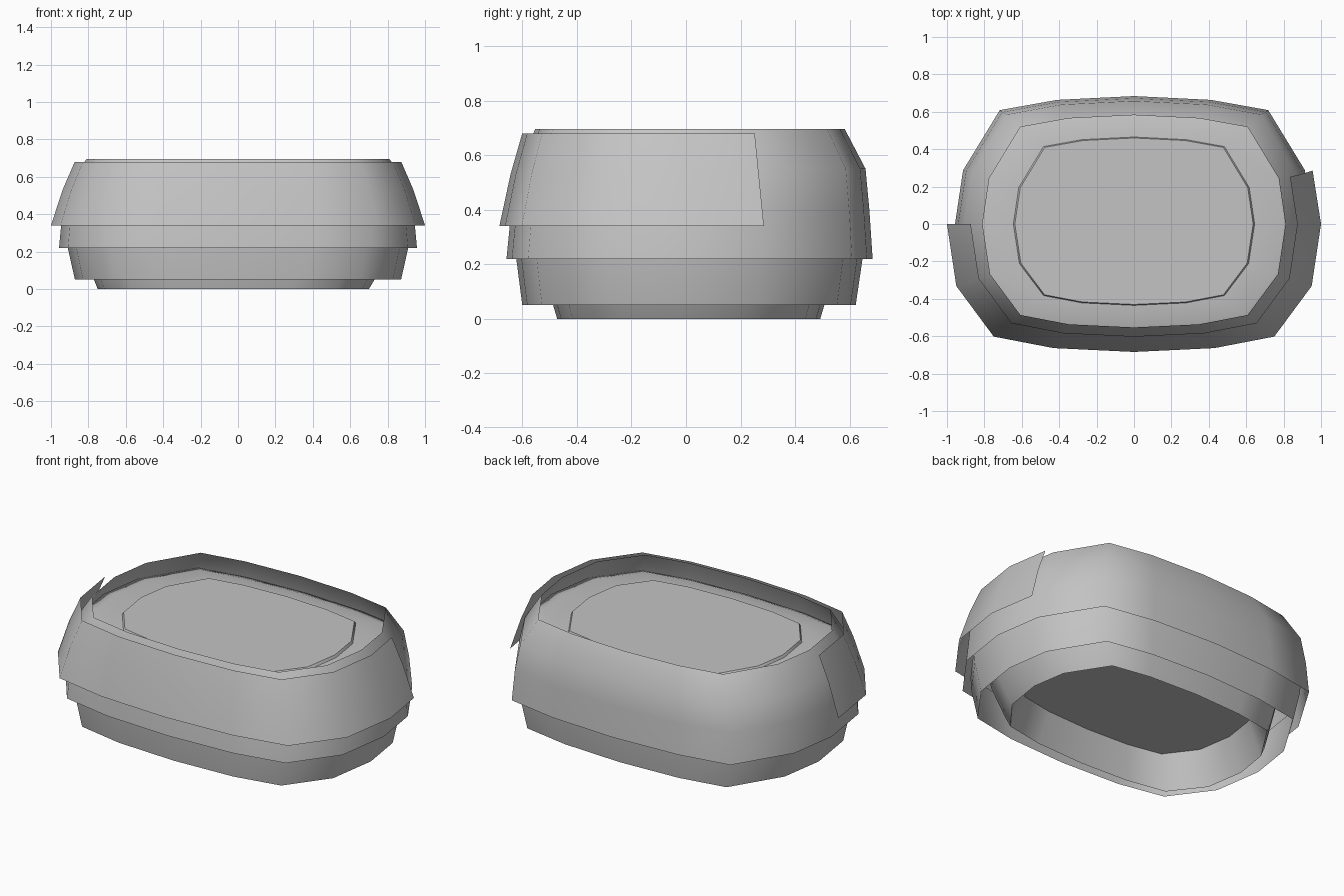
import bpy

cube = bpy.data.objects.get("Cube")
if cube:
    bpy.data.objects.remove(cube, do_unlink=True)

gray = bpy.data.materials.new("light_gray")
gray.use_nodes = True
color = (0.55, 0.55, 0.55, 1)
gray.diffuse_color = color
gray.node_tree.nodes["Principled BSDF"].inputs["Base Color"].default_value = color

# Rounded rectangular outline: a back and a front quarter, each mirrored
back_quarter = [(1, 0), (0.955, 0.42), (0.75, 0.89), (0.43, 0.97)]
front_quarter = [(0.43, -0.97), (0.75, -0.88), (0.95, -0.485)]
outline = back_quarter + [(0, 1)] + [(-x, y) for x, y in reversed(back_quarter)]
outline += [(-x, y) for x, y in reversed(front_quarter)] + [(0, -1)] + front_quarter
COUNT = len(outline)


def ring(z, width, front, back, shift=0, points=outline):
    """Outline scaled to a half width, a front reach and a back reach."""
    return [(x * width + shift, y * (back if y > 0 else front), z) for x, y in points]


def add_part(name, verts, faces):
    mesh = bpy.data.meshes.new(name)
    mesh.from_pydata(verts, [], faces)
    mesh.materials.append(gray)
    mesh.polygons.foreach_set("use_smooth", [True] * len(mesh.polygons))
    mesh.update()
    obj = bpy.data.objects.new(name, mesh)
    bpy.context.collection.objects.link(obj)
    return obj


def add_shell(name, rings, closed=True):
    """Skin neighbouring rings with quads."""
    n = len(rings[0])
    verts = [v for r in rings for v in r]
    faces = []
    for level in range(len(rings) - 1):
        a = level * n
        for i in range(n if closed else n - 1):
            j = (i + 1) % n
            faces.append((a + i, a + j, a + n + j, a + n + i))
    return add_part(name, verts, faces)


def add_plate(name, points, up=True):
    order = range(len(points)) if up else reversed(range(len(points)))
    return add_part(name, points, [tuple(order)])


# Inner body, rising from the foot and turning in under the rim
foot = ring(0, 0.725, 0.472, 0.492, -0.025)
top_seat = ring(0.606, 0.645, 0.435, 0.465)
add_shell("inner_body", [
    foot,
    ring(0.05, 0.75, 0.487, 0.507, -0.02),
    ring(0.22, 0.81, 0.53, 0.55),
    ring(0.5, 0.87, 0.59, 0.625),
    ring(0.575, 0.882, 0.6, 0.638),
    ring(0.598, 0.8, 0.545, 0.575),
    top_seat,
])

# Flat oval top, standing slightly proud of the body
top_oval = ring(0.62, 0.637, 0.43, 0.46)
add_shell("top_plate_edge", [top_seat, top_oval])
add_plate("top_plate", top_oval)

# Recess in the underside
low_oval = ring(0.195, 0.64, 0.43, 0.46, -0.03)
add_shell("bottom_recess", [low_oval, foot])
add_plate("recess_ceiling", low_oval, up=False)

# Lower band around the body
add_shell("lower_band", [
    ring(0.05, 0.872, 0.6, 0.622),
    ring(0.22, 0.91, 0.622, 0.647),
    ring(0.3, 0.915, 0.625, 0.65),
])

# Main band, drawn in to the raised rim
add_shell("main_band", [
    ring(0.22, 0.957, 0.658, 0.684),
    ring(0.4, 0.94, 0.64, 0.672),
    ring(0.55, 0.905, 0.615, 0.658),
    ring(0.695, 0.81, 0.553, 0.582),
])

# Front wrap, running from the middle of one side to behind the other
wrap_path = outline[COUNT // 2:] + outline[:2]
add_shell("front_wrap", [
    ring(0.34, 1.0, 0.684, 0.68, points=wrap_path),
    ring(0.53, 0.938, 0.643, 0.635, points=wrap_path),
    ring(0.68, 0.873, 0.6, 0.6, points=wrap_path),
], closed=False)
